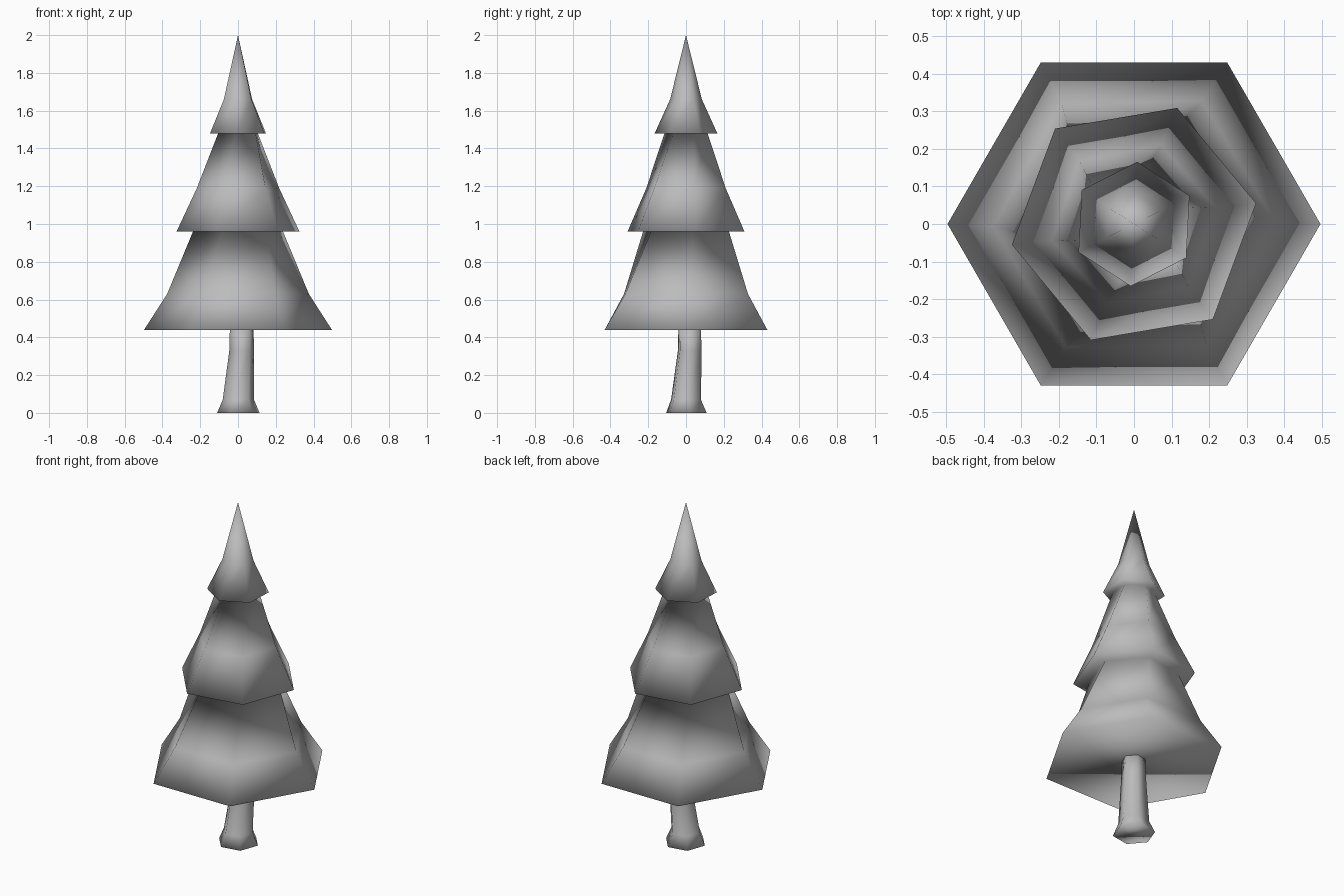
import bpy
import bmesh
from math import cos, sin, radians

cube = bpy.data.objects.get("Cube")
if cube:
    bpy.data.objects.remove(cube, do_unlink=True)

SIDES = 6

grey = bpy.data.materials.new("plain grey")
grey.use_nodes = True
grey.diffuse_color = (0.5, 0.5, 0.5, 1)
bsdf = next(n for n in grey.node_tree.nodes if n.type == "BSDF_PRINCIPLED")
bsdf.inputs["Base Color"].default_value = grey.diffuse_color
bsdf.inputs["Roughness"].default_value = 0.8


def loft(name, rings, tip=None):
    """Skin six-sided rings (x, y, z, radius, twist), capped or closed to a tip."""
    bm = bmesh.new()
    loops = []
    for x, y, z, radius, twist in rings:
        angles = [radians(twist + 360 * i / SIDES) for i in range(SIDES)]
        loops.append([bm.verts.new((x + radius * cos(a), y + radius * sin(a), z))
                      for a in angles])
    for low, high in zip(loops, loops[1:]):
        for i in range(SIDES):
            j = (i + 1) % SIDES
            bm.faces.new((low[i], low[j], high[j], high[i]))
    bm.faces.new(loops[0][::-1])
    if tip:
        point = bm.verts.new(tip)
        for i in range(SIDES):
            bm.faces.new((loops[-1][i], loops[-1][(i + 1) % SIDES], point))
    else:
        bm.faces.new(loops[-1])
    bmesh.ops.recalc_face_normals(bm, faces=bm.faces)
    for face in bm.faces:
        face.smooth = True
    mesh = bpy.data.meshes.new(name)
    bm.to_mesh(mesh)
    bm.free()
    mesh.materials.append(grey)
    obj = bpy.data.objects.new(name, mesh)
    bpy.context.collection.objects.link(obj)
    return obj


# Three flared tiers of branches, each twisted a little further
loft("foliage", [
    (0, 0, 0.44, 0.497, 0),
    (0, 0, 0.63, 0.375, 1),
    (0, 0, 0.96, 0.242, 10),
    (0, 0, 0.96, 0.33, 9.6),
    (0, 0, 1.19, 0.222, 11),
    (0, 0, 1.48, 0.115, 24),
    (0, 0, 1.48, 0.166, 27),
    (0, 0, 1.66, 0.084, 27),
], tip=(0, 0, 2))

# Bent trunk with a flared foot
loft("trunk", [
    (0.002, 0.002, 0, 0.114, 10),
    (0.002, 0, 0.07, 0.084, 10),
    (0.02, 0.02, 0.33, 0.067, 10),
    (0.019, 0.019, 0.45, 0.063, 10),
])
